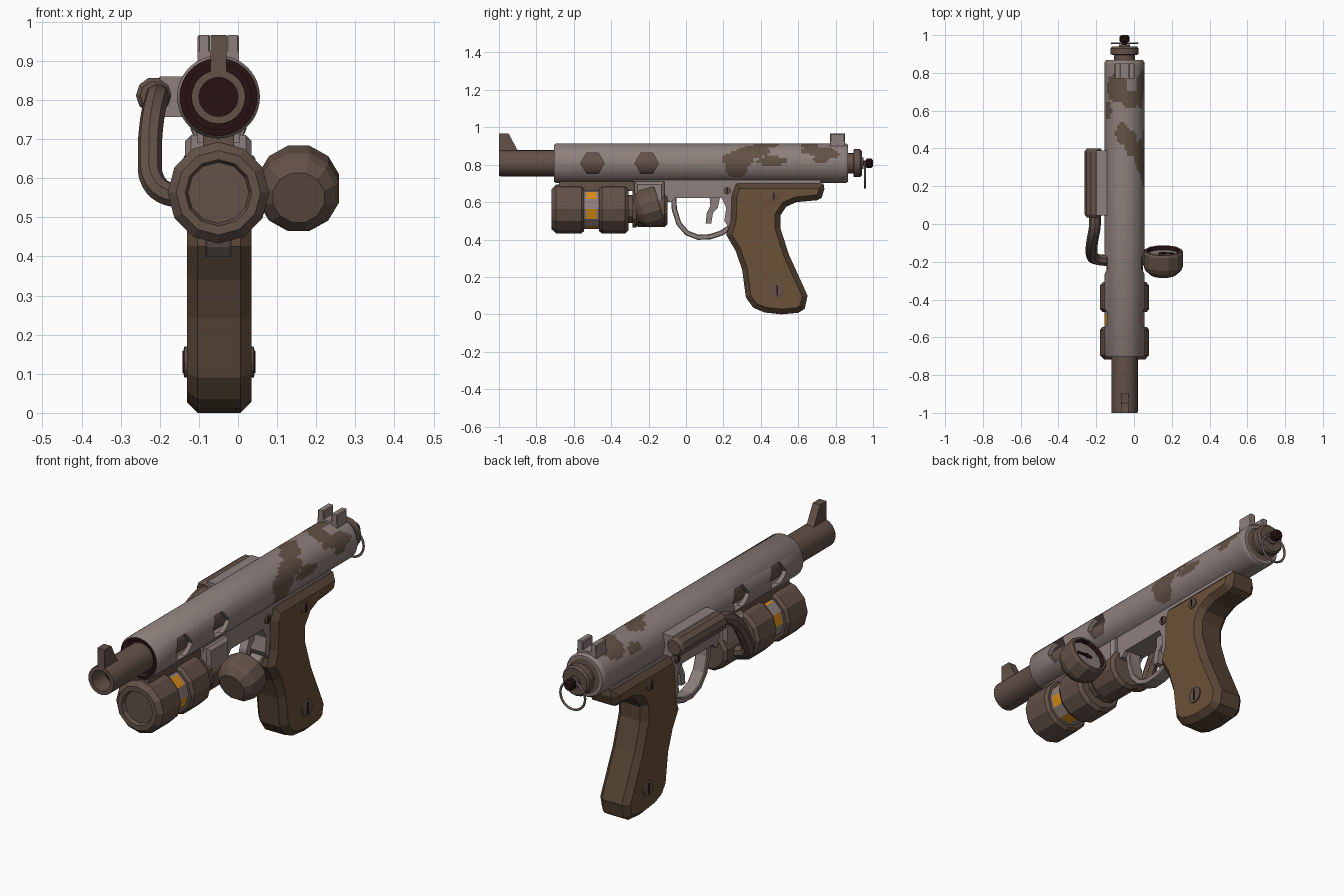
import bpy, bmesh, math
from mathutils import Vector

if "Cube" in bpy.data.objects:
    bpy.data.objects.remove(bpy.data.objects["Cube"])

def material(name, col):
    m = bpy.data.materials.new(name)
    m.diffuse_color = (*col, 1)
    m.use_nodes = True
    m.node_tree.nodes["Principled BSDF"].inputs["Base Color"].default_value = m.diffuse_color
    return m

LIGHT = material("worn grey metal", (0.27, 0.215, 0.20))
BROWN = material("brown metal", (0.125, 0.082, 0.064))
WOOD = material("grip wood", (0.145, 0.082, 0.038))
DKWOOD = material("grip edge wood", (0.095, 0.058, 0.036))
CAMO = material("dark paint patch", (0.125, 0.083, 0.060))
AMBER = material("amber window", (0.70, 0.26, 0.008))
DARK = material("dark hollow", (0.022, 0.006, 0.007))

CX, TZ, CZ = -0.05, 0.808, 0.563      # gun centre, tube height, canister height

def finish(name, bm, mats, smooth=False):
    bmesh.ops.recalc_face_normals(bm, faces=bm.faces)
    me = bpy.data.meshes.new(name)
    bm.to_mesh(me)
    bm.free()
    for m in mats:
        me.materials.append(m)
    ob = bpy.data.objects.new(name, me)
    bpy.context.collection.objects.link(ob)
    if smooth:
        shade(ob)
    return ob

def shade(ob):
    bpy.ops.object.select_all(action='DESELECT')
    ob.select_set(True)
    bpy.context.view_layer.objects.active = ob
    bpy.ops.object.shade_smooth_by_angle(angle=math.radians(35))

def lathe(name, prof, n, c, mats, axis=(0, 1, 0), pick=None, phase=0.0, closed=False, smooth=False):
    """Spin (radius, distance) points round an axis; pick(segment, side, centre) gives the material."""
    a = Vector(axis).normalized()
    u = Vector((1, 0, 0)) if abs(a.x) < 0.9 else Vector((0, 1, 0))
    v = u.cross(a)
    bm = bmesh.new()
    rings = []
    for r, t in prof:
        o = Vector(c) + a * t
        if r == 0:
            rings.append([bm.verts.new(o)] * n)
        else:
            ang = [phase + 2 * math.pi * j / n for j in range(n)]
            rings.append([bm.verts.new(o + u * r * math.cos(q) + v * r * math.sin(q)) for q in ang])
    for k in range(len(rings) - (0 if closed else 1)):
        p, q = rings[k], rings[(k + 1) % len(rings)]
        for j in range(n):
            i = (j + 1) % n
            f = bm.faces.new(list(dict.fromkeys((p[j], p[i], q[i], q[j]))))
            if pick:
                f.material_index = pick(k, j, f.calc_center_median())
    return finish(name, bm, mats, smooth)

def extrude(name, pts, x0, x1, mats, bevel=0.0, pick=None):
    """Side profile of (y, z) points pushed across x."""
    bm = bmesh.new()
    f = bm.faces.new([bm.verts.new((x0, y, z)) for y, z in pts])
    r = bmesh.ops.extrude_face_region(bm, geom=[f])
    bmesh.ops.translate(bm, vec=(x1 - x0, 0, 0), verts=[g for g in r['geom'] if isinstance(g, bmesh.types.BMVert)])
    bmesh.ops.recalc_face_normals(bm, faces=bm.faces)
    if bevel:
        es = [e for e in bm.edges if any(abs(g.normal.x) > 0.9 for g in e.link_faces)]
        bmesh.ops.bevel(bm, geom=es, offset=bevel, segments=1, affect='EDGES')
    bm.normal_update()
    if pick:
        for g in bm.faces:
            g.material_index = pick(g)
    return finish(name, bm, mats)

def box(name, x0, x1, y0, y1, z0, z1, mat, bevel=0.0):
    return extrude(name, [(y0, z0), (y1, z0), (y1, z1), (y0, z1)], x0, x1, [mat], bevel)

# --- Receiver tube with painted patches and hexagonal vents
BLOBS = [(.72, -25, .07, 36), (.66, 18, .05, 30), (.70, 50, .09, 16), (.77, 64, .05, 14),
         (.48, -5, .055, 22), (.43, 20, .07, 20), (.36, 52, .09, 22), (.28, 78, .085, 26),
         (.27, 112, .06, 24), (.46, 84, .08, 14), (.72, 80, .04, 12), (.60, -55, .05, 14)]

def tube_paint(k, j, p):
    if p.y < -0.702:
        return 2
    th = math.degrees(math.atan2(p.x - CX, p.z - TZ))
    return int(any(((p.y - y) / a) ** 2 + ((th - t) / b) ** 2 < 1 for y, t, a, b in BLOBS))

rows = [(.106, .18 + .015 * i) for i in range(45)]
tube_prof = [(.084, -.705), (.099, -.705), (.106, -.695)] + rows + [(.106, .855), (.098, .867), (.084, .867)]
tube = lathe("receiver_tube", tube_prof, 48, (CX, 0, TZ), [LIGHT, CAMO, DARK], pick=tube_paint, closed=True)
for y in (-0.5, -0.21):
    cut = lathe("vent_cutter", [(0, -.3), (.063, -.3), (.063, .3), (0, .3)], 6, (CX, y, TZ), [LIGHT], axis=(1, 0, 0))
    mod = tube.modifiers.new("vent", 'BOOLEAN')
    mod.operation, mod.solver, mod.object = 'DIFFERENCE', 'EXACT', cut
    bpy.context.view_layer.objects.active = tube
    bpy.ops.object.modifier_apply(modifier=mod.name)
    bpy.data.objects.remove(cut)
shade(tube)

# --- Inner barrel, sights
lathe("barrel", [(0, -.9), (.05, -.9), (.05, -1), (.069, -1), (.07, -.99), (.07, .3), (0, .3)], 24, (CX, 0, TZ),
      [BROWN, DARK], pick=lambda k, j, p: int(k == 0), smooth=True)
lathe("tube_front_plug", [(.06, -.69), (.09, -.69)], 24, (CX, 0, TZ), [DARK])
extrude("front_sight", [(-1, .865), (-1, .966), (-.948, .966), (-.905, .885), (-.89, .865)], -.07, -.03, [BROWN])
box("rear_sight_base", -.103, .003, .77, .85, .88, .925, LIGHT)
for s in (-1, 1):
    e = CX + s * .037
    box("rear_sight_ear", e - .016, e + .016, .77, .85, .9, .966, LIGHT, .004)

# --- Rear cap, knob and pull ring
lathe("rear_cap", [(0, .84), (.095, .84), (.095, .862), (.055, .866), (.055, .895), (.075, .897), (.075, .93),
                   (.066, .94), (.03, .94), (.03, .95), (0, .95)], 16, (CX, 0, TZ), [BROWN], smooth=True)
lathe("rear_knob", [(0, .94), (.014, .94), (.014, .96), (.027, .966), (.027, .99), (.018, 1.0), (0, 1.0)],
      10, (CX, 0, TZ), [DARK])
bpy.ops.mesh.primitive_torus_add(major_segments=24, minor_segments=6, major_radius=.068, minor_radius=.006,
                                 location=(CX, .957, .745), rotation=(math.pi / 2, 0, 0))
bpy.context.object.name = "pull_ring"
bpy.context.object.data.materials.append(LIGHT)

# --- Canister under the barrel with amber windows on alternate facets
can = [(0, -.70), (.078, -.70), (.085, -.718), (.108, -.718), (.13, -.695), (.13, -.56), (.118, -.545), (.106, -.545),
       (.106, -.532), (.106, -.478), (.106, -.465), (.118, -.465), (.13, -.45), (.13, -.325), (.115, -.308),
       (.075, -.308), (.075, -.285), (.1, -.285), (.1, -.265), (.08, -.265), (0, -.265)]

def can_paint(k, j, p):
    if k == 8 and j % 2 == 0:
        return 2
    return int(7 <= k <= 9)

lathe("canister", can, 12, (CX, 0, CZ), [BROWN, LIGHT, AMBER], pick=can_paint, phase=math.radians(-30))
lathe("canister_socket", [(0, -.27), (.088, -.27), (.1, -.255), (.1, -.115), (.085, -.1), (0, -.1)],
      12, (CX, 0, CZ), [BROWN], phase=math.radians(15))
box("socket_mount", -.135, .035, -.275, -.115, .59, .71, LIGHT, .015)
box("canister_rail", -.09, -.01, -.68, -.1, .66, .73, BROWN)

# --- Frame, trigger guard and trigger
extrude("frame", [(-.28, .69), (-.28, .74), (.72, .74), (.72, .69), (.33, .66), (.3, .5), (.23, .46), (.205, .5),
                  (.215, .57), (.19, .622), (-.06, .622), (-.08, .60), (-.12, .60), (-.14, .69)], -.105, .005, [LIGHT])
path = [Vector(p) for p in ((-.067, .64), (-.062, .56), (-.038, .485), (.005, .435), (.065, .412), (.13, .415),
                            (.19, .435), (.25, .475))]
outer, inner = [], []
for i, p in enumerate(path):
    d = (path[min(i + 1, len(path) - 1)] - path[max(i - 1, 0)]).normalized()
    nrm = Vector((d.y, -d.x)) * .014
    outer.append(p - nrm)
    inner.append(p + nrm)
extrude("trigger_guard", outer + inner[::-1], -.083, -.017, [LIGHT], .004)
extrude("trigger", [(.125, .64), (.185, .64), (.17, .57), (.145, .545), (.135, .485), (.105, .485), (.11, .54),
                    (.13, .58)], -.07, -.03, [LIGHT])

# --- Pistol grip with chamfered edges
grip = [(.27, .70), (.735, .70), (.74, .67), (.725, .622), (.70, .61), (.59, .60), (.535, .575), (.505, .53),
        (.505, .46), (.55, .32), (.65, .10), (.635, .03), (.60, .008), (.51, 0), (.42, .01), (.36, .035),
        (.32, .09), (.30, .24), (.265, .34), (.215, .425), (.24, .5), (.245, .64)]
extrude("grip", grip, -.131, .034, [DKWOOD, WOOD], .028, pick=lambda f: int(abs(f.normal.x) > .9))

# --- Screws on both sides
for y, z, r, half in ((.47, .632, .026, .0825), (.487, .13, .04, .0825), (.22, .662, .022, .055)):
    for s in (-1, 1):
        x = -.0485 + s * half if half > .06 else CX + s * half
        lathe("screw", [(0, 0), (r, 0), (r, .006), (r * .8, .008), (0, .008)], 12, (x, y, z), [BROWN], axis=(s, 0, 0))
        a, b = sorted((x, x + s * .011))
        box("screw_slot", a, b, y - .004, y + .004, z - r * .7, z + r * .7, DARK)

# --- Pressure gauge on the right, dial tilted up and back
G, AX = Vector((.155, -.20, .57)), Vector((0, .96, .28))
lathe("gauge", [(0, -.07), (.068, -.07), (.098, -.042), (.107, -.02), (.107, .05), (.1, .062), (.088, .062),
                (.084, .042), (0, .042)], 12, G, [BROWN, LIGHT, DARK], axis=AX,
      pick=lambda k, j, p: {7: 1, 6: 2, 3: 0}.get(k, 0), phase=math.radians(15))
face = G + AX * .043
lathe("needle_hub", [(.014, 0), (.014, .008), (0, .008)], 8, face, [DARK], axis=AX)
for dx, w, h in ((.028, .03, .005), (-.012, .014, .006)):
    ob = box("needle", -w, w, 0, .007, -h, h, DARK)
    ob.location = face + Vector((dx, 0, 0))
    ob.rotation_euler = (math.atan2(.28, .96), 0, 0)
lathe("gauge_stem", [(0, 0), (.03, 0), (.03, .16), (0, .16)], 8, (-.06, -.19, .565), [BROWN], axis=(1, 0, 0))

# --- Side cylinder and hose on the left
lathe("side_cylinder", [(0, .035), (.036, .035), (.047, .05), (.047, .385), (.036, .4), (0, .4)], 10,
      (-.214, 0, .812), [BROWN])
box("side_mount", -.205, -.13, .045, .39, .757, .86, LIGHT, .006)
cu = bpy.data.curves.new("hose", 'CURVE')
cu.dimensions, cu.bevel_depth, cu.bevel_resolution, cu.resolution_u = '3D', .031, 2, 4
pts = [(-.207, .06, .81), (-.207, -.01, .805), (-.219, -.08, .755), (-.225, -.14, .66), (-.216, -.178, .59),
       (-.18, -.19, .56), (-.1, -.19, .555)]
sp = cu.splines.new('BEZIER')
sp.bezier_points.add(len(pts) - 1)
for b, p in zip(sp.bezier_points, pts):
    b.co = p
    b.handle_left_type = b.handle_right_type = 'AUTO'
cu.materials.append(BROWN)
hose = bpy.data.objects.new("hose", cu)
bpy.context.collection.objects.link(hose)
bpy.ops.object.select_all(action='DESELECT')
hose.select_set(True)
bpy.context.view_layer.objects.active = hose
bpy.ops.object.convert(target='MESH')
shade(bpy.context.object)
